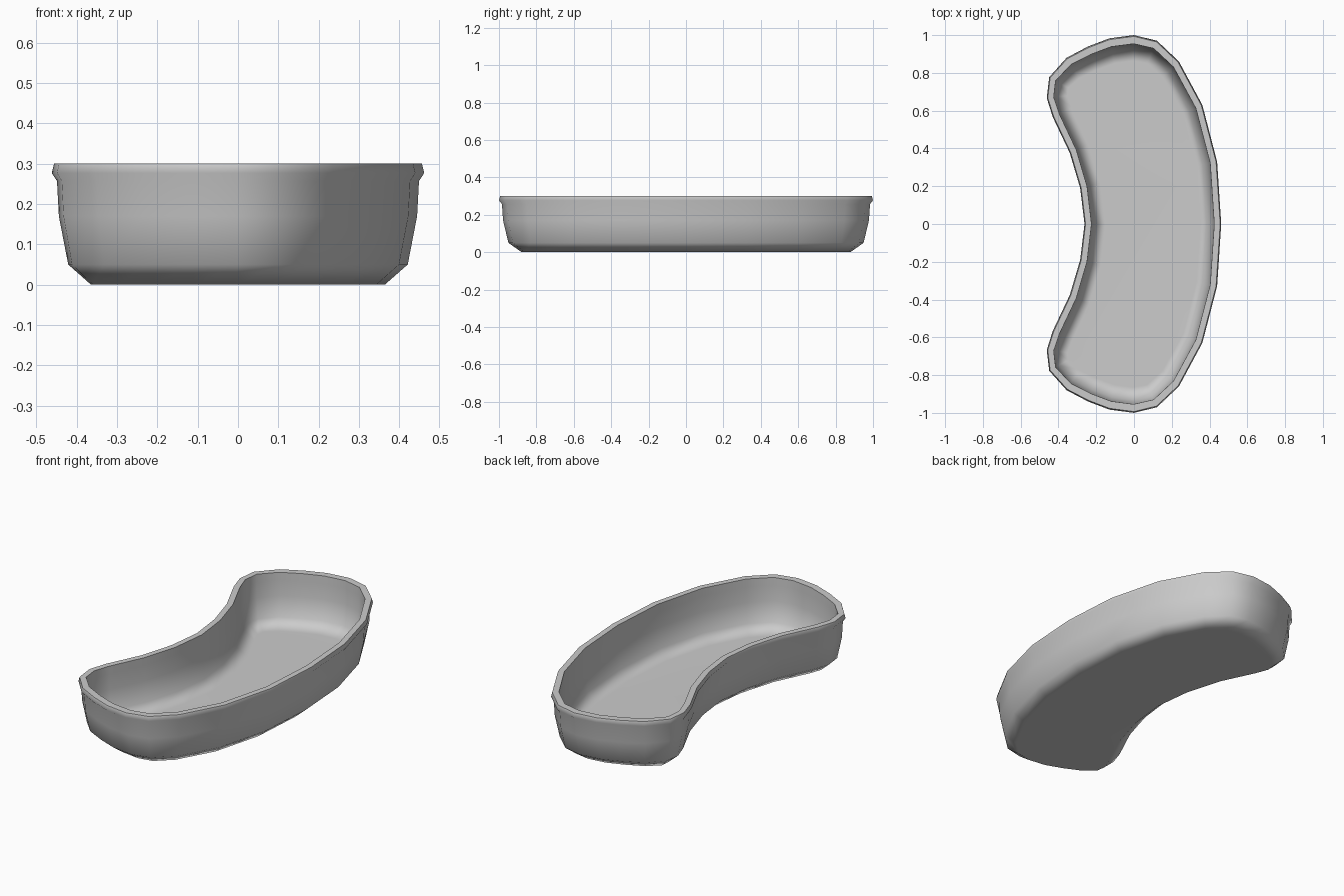
import bpy
import bmesh
import math
from mathutils import Vector

cube = bpy.data.objects.get("Cube")
if cube:
    bpy.data.objects.remove(cube, do_unlink=True)

# One flat colour
grey = bpy.data.materials.new("light_grey")
grey.use_nodes = True
colour = (0.6, 0.6, 0.6, 1)
grey.diffuse_color = colour
grey.node_tree.nodes["Principled BSDF"].inputs["Base Color"].default_value = colour

# Kidney outline of the lip: half of it, mirrored across y
half = [(0.462, 0), (0.44, 0.33), (0.362, 0.63), (0.238, 0.86), (0.122, 0.97),
        (0, 1), (-0.13, 0.983), (-0.243, 0.94), (-0.357, 0.88), (-0.449, 0.777),
        (-0.462, 0.667), (-0.43, 0.566), (-0.34, 0.376), (-0.285, 0.19), (-0.262, 0)]
outline = [Vector(p) for p in half]
outline += [Vector((x, -y)) for x, y in reversed(half[1:-1])]
count = len(outline)

# Wall section as (inset, height): foot, outer wall, lip, rim, inner wall, floor
section = [(0.105, 0), (0.044, 0.05), (0.019, 0.17), (0.014, 0.257), (0, 0.277),
           (0.006, 0.3), (0.04, 0.3), (0.041, 0.257), (0.043, 0.17),
           (0.06, 0.058), (0.118, 0.008)]


def inward(i):
    """Inset direction at an outline corner, a little stronger at the two ends."""
    before = (outline[i] - outline[i - 1]).normalized()
    after = (outline[(i + 1) % count] - outline[i]).normalized()
    along = (before + after).normalized()
    return Vector((-along.y * 0.93, along.x * 1.15))


normals = [inward(i) for i in range(count)]
bm = bmesh.new()
rings = []
for inset, z in section:
    rings.append([bm.verts.new((*(p + n * inset), z)) for p, n in zip(outline, normals)])

# Skin the section around the outline
for low, high in zip(rings, rings[1:]):
    for i in range(count):
        j = (i + 1) % count
        bm.faces.new((low[i], low[j], high[j], high[i]))

# Close the underside and the inner floor
bm.faces.new(rings[0])
bm.faces.new(rings[-1])
bmesh.ops.recalc_face_normals(bm, faces=bm.faces)

mesh = bpy.data.meshes.new("kidney_dish")
bm.to_mesh(mesh)
bm.free()
mesh.materials.append(grey)
dish = bpy.data.objects.new("kidney_dish", mesh)
bpy.context.collection.objects.link(dish)

# Smooth walls with crisp rim edges
bpy.ops.object.select_all(action="DESELECT")
dish.select_set(True)
bpy.context.view_layer.objects.active = dish
bpy.ops.object.shade_smooth_by_angle(angle=math.radians(62))

# Keep the floor and the underside evenly flat in shading
weighted = dish.modifiers.new("flat_floor", "WEIGHTED_NORMAL")
weighted.keep_sharp = True
